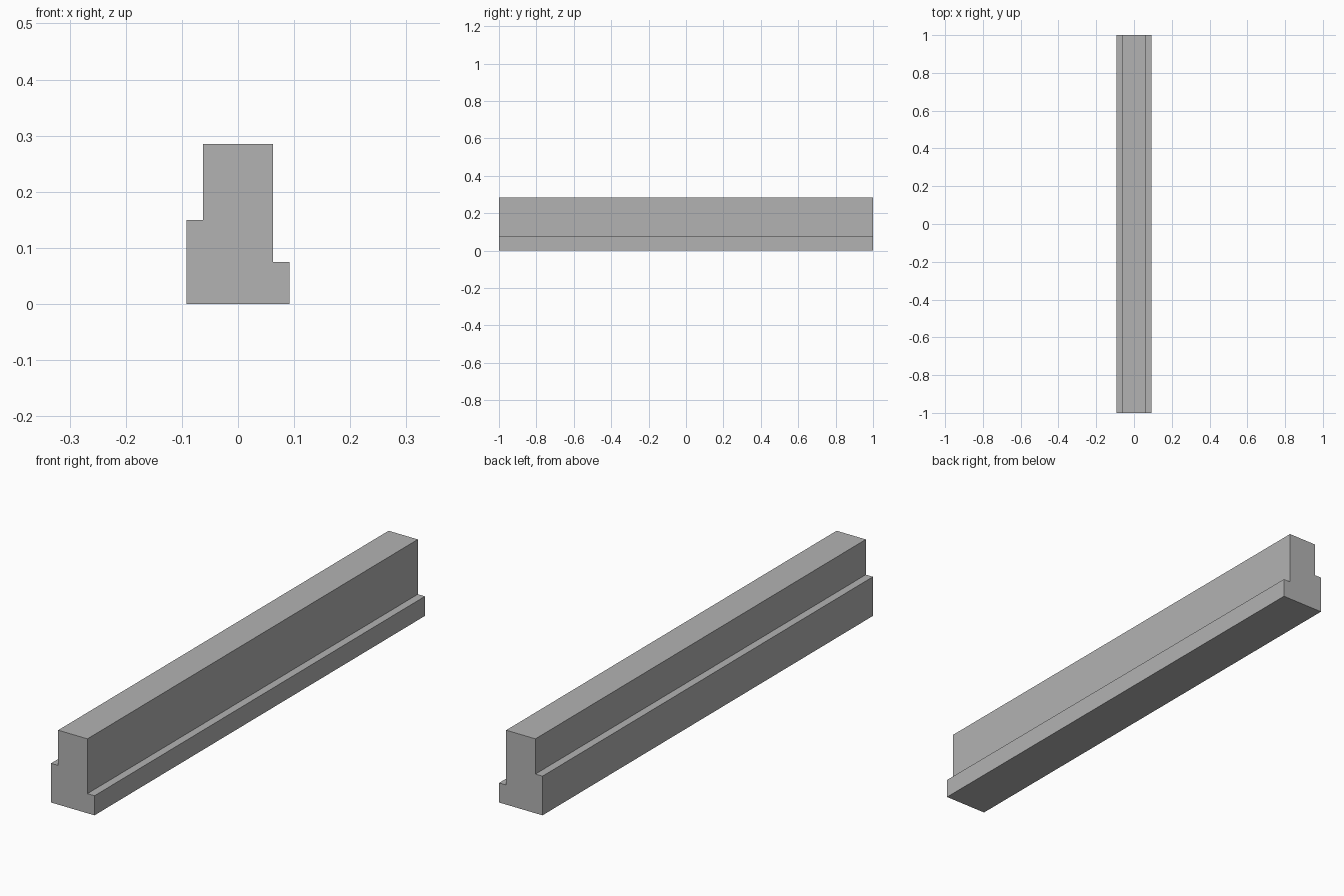
import bpy
import bmesh

# Remove the default cube
cube = bpy.data.objects.get("Cube")
if cube:
    bpy.data.objects.remove(cube, do_unlink=True)

# Concrete grey material
grey = bpy.data.materials.new("concrete_grey")
grey.use_nodes = True
colour = (0.45, 0.45, 0.45, 1)
grey.diffuse_color = colour
grey.node_tree.nodes["Principled BSDF"].inputs["Base Color"].default_value = colour

# Cross-section of the beam: a tall web with a high ledge on one side, a low one on the other
HALF_BASE, HALF_WEB = 0.092, 0.062
HEIGHT, HIGH_LEDGE, LOW_LEDGE = 0.285, 0.15, 0.075
LENGTH = 2.0
profile = [
    (-HALF_BASE, 0), (HALF_BASE, 0),
    (HALF_BASE, LOW_LEDGE), (HALF_WEB, LOW_LEDGE),
    (HALF_WEB, HEIGHT), (-HALF_WEB, HEIGHT),
    (-HALF_WEB, HIGH_LEDGE), (-HALF_BASE, HIGH_LEDGE),
]

# Extrude the section along the beam
bm = bmesh.new()
section = bm.faces.new([bm.verts.new((x, -LENGTH / 2, z)) for x, z in profile])
extruded = bmesh.ops.extrude_face_region(bm, geom=[section], use_keep_orig=True)
far_verts = [v for v in extruded["geom"] if isinstance(v, bmesh.types.BMVert)]
bmesh.ops.translate(bm, verts=far_verts, vec=(0, LENGTH, 0))
bmesh.ops.recalc_face_normals(bm, faces=bm.faces)

mesh = bpy.data.meshes.new("ledge_beam")
bm.to_mesh(mesh)
bm.free()
mesh.materials.append(grey)
beam = bpy.data.objects.new("ledge_beam", mesh)
bpy.context.collection.objects.link(beam)
